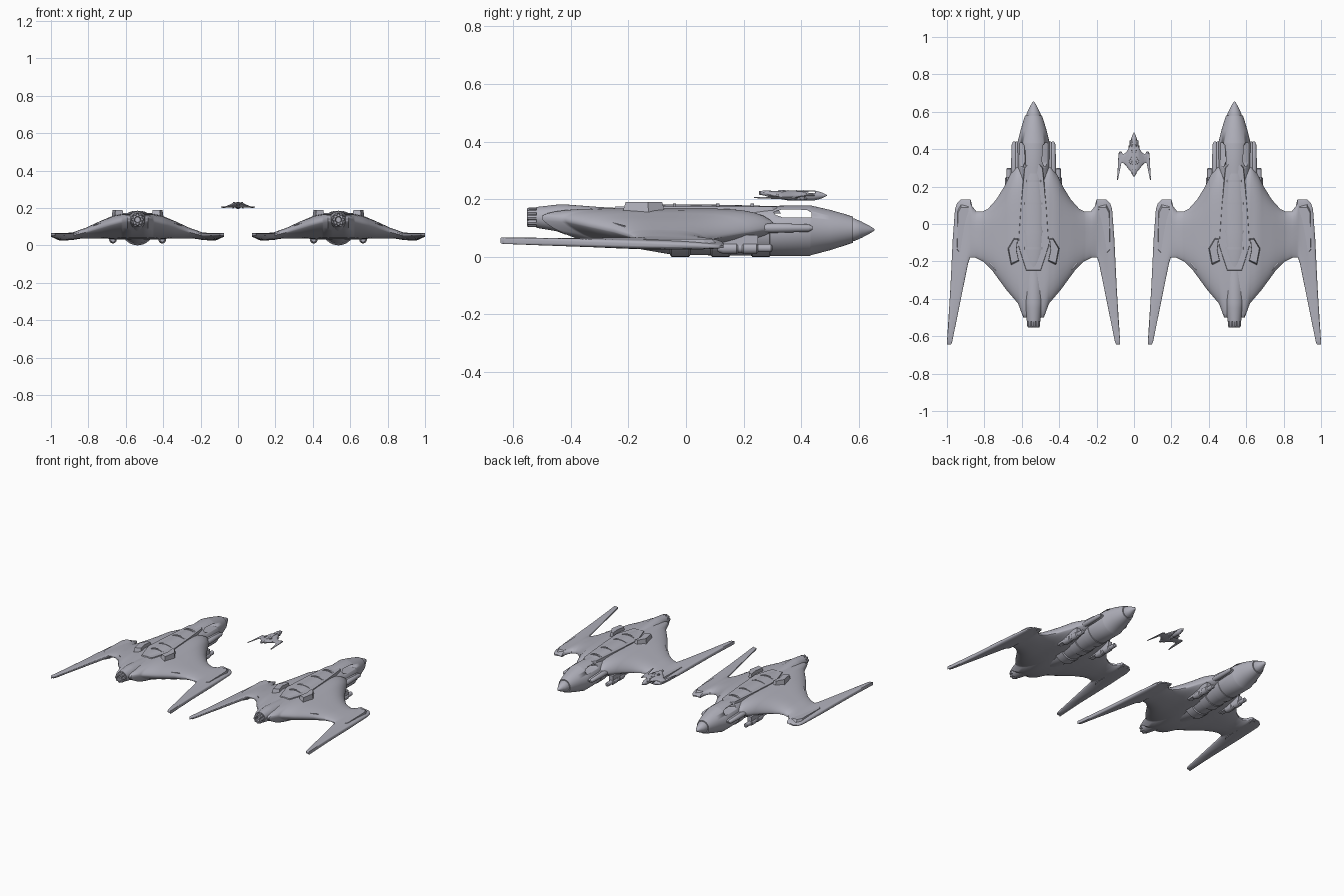
import bpy, bmesh, math
from mathutils import Vector, Matrix

if "Cube" in bpy.data.objects:
    bpy.data.objects.remove(bpy.data.objects["Cube"])

hull_grey = bpy.data.materials.new("hull_grey")
hull_grey.use_nodes = True
hull_grey.diffuse_color = (0.43, 0.43, 0.49, 1)
hull_grey.node_tree.nodes["Principled BSDF"].inputs["Base Color"].default_value = (0.43, 0.43, 0.49, 1)

# Ship placements: position and scale
SHIPS = {"right_ship": ((-0.537, 0, 0), 1), "left_ship": ((0.537, 0, 0), 1),
         "small_ship": ((0, 0.362, 0.195), 0.196)}


def lerp(table, x):
    for (a, u), (b, v) in zip(table, table[1:]):
        if x <= b:
            return u + (v - u) * max(0, x - a) / (b - a)
    return table[-1][1]


def to_mesh(bm, angle=35):
    bmesh.ops.recalc_face_normals(bm, faces=bm.faces)
    me = bpy.data.meshes.new("part")
    bm.to_mesh(me)
    bm.free()
    me.shade_smooth()
    me.set_sharp_from_angle(angle=math.radians(angle))
    return me


def place(name, me):
    me.materials.clear()
    me.materials.append(hull_grey)
    me.name = name
    for ship, (loc, s) in SHIPS.items():
        ob = bpy.data.objects.new(ship + "_" + name, me)
        ob.location, ob.scale = loc, (s, s, s)
        bpy.context.collection.objects.link(ob)


def loft(bm, rings):
    rows = [[bm.verts.new(p) for p in r] for r in rings]
    n = len(rows[0])
    for a, b in zip(rows, rows[1:]):
        for i in range(n):
            bm.faces.new((a[i], a[(i + 1) % n], b[(i + 1) % n], b[i]))
    bm.faces.new(rows[0])
    bm.faces.new(rows[-1])


def lathe(bm, profile, x=0, n=32):
    # profile entries: y, radius, centre height
    loft(bm, [[(x + r * math.cos(math.tau * i / n), y, z + r * math.sin(math.tau * i / n))
               for i in range(n)] for y, r, z in profile])


def prism(bm, outline, z0, z1, inset=1.0):
    # outline in plan, upper face scaled about its middle
    c = sum((Vector(p) for p in outline), Vector((0, 0))) / len(outline)
    top = [c + (Vector(p) - c) * inset for p in outline]
    loft(bm, [[(x, y, z0) for x, y in outline], [(x, y, z1) for x, y in top]])


def mirror(bm):
    geom = bmesh.ops.duplicate(bm, geom=bm.verts[:] + bm.edges[:] + bm.faces[:])["geom"]
    for v in geom:
        if isinstance(v, bmesh.types.BMVert):
            v.co.x *= -1


# Fuselage with open cockpit windows
bm = bmesh.new()
lathe(bm, [(.58, .045, .094), (.55, .055, .094), (.5, .07, .093), (.435, .086, .092), (.43, .088, .091),
           (.3, .087, .09), (.1, .083, .088), (-.05, .08, .088), (-.15, .07, .095), (-.3, .058, .115),
           (-.42, .052, .13), (-.45, .046, .135), (-.52, .036, .137)], n=48)
fuselage = bpy.data.objects.new("fuselage_blank", to_mesh(bm))
bm = bmesh.new()
window = [(.305, .156), (.335, .165), (.42, .163), (.435, .154), (.435, .137), (.335, .137), (.308, .147)]
loft(bm, [[(x, y, z) for y, z in window] for x in (-.2, .2)])
cutter = bpy.data.objects.new("window_cutter", to_mesh(bm))
cutter.hide_render = True
for ob in (fuselage, cutter):
    bpy.context.collection.objects.link(ob)
cut = fuselage.modifiers.new("windows", "BOOLEAN")
cut.object, cut.solver = cutter, "EXACT"
bpy.context.view_layer.update()
cut_mesh = bpy.data.meshes.new_from_object(fuselage.evaluated_get(bpy.context.evaluated_depsgraph_get()))
for ob in (fuselage, cutter):
    bpy.data.objects.remove(ob)
place("fuselage", cut_mesh)

# Nose cone
bm = bmesh.new()
lathe(bm, [(.575, .038, .094), (.585, .039, .094), (.61, .028, .094), (.635, .015, .094),
           (.65, .006, .094), (.655, .001, .094)])
place("nose_cone", to_mesh(bm))

# Swept wing body with rear prongs, lofted across the span
LEAD = [(0, .31), (.09, .31), (.125, .265), (.16, .195), (.2, .13), (.245, .08), (.275, .066), (.305, .066),
        (.328, .095), (.336, .13), (.39, .13), (.41, .11), (.42, .08), (.432, -.08), (.445, -.35), (.463, -.63)]
TRAIL = [(0, -.5), (.055, -.5), (.083, -.425), (.147, -.35), (.22, -.25), (.27, -.2), (.31, -.18),
         (.34, -.18), (.35, -.21), (.435, -.63), (.442, -.645), (.463, -.645)]
TOP = [(0, .168), (.08, .168), (.125, .16), (.2, .128), (.28, .09), (.35, .066), (.4, .056), (.463, .048)]
BOTTOM = [(0, .03), (.1, .03), (.16, .035), (.3, .035), (.4, .022), (.463, .026)]
LEAD_Z = [(0, .095), (.12, .1), (.2, .075), (.3, .052), (.4, .038), (.463, .036)]
TRAIL_Z = [(0, .137), (.06, .135), (.147, .11), (.27, .07), (.34, .052), (.463, .036)]
N = 20


def wing_ring(x, sign):
    lead, trail = lerp(LEAD, x), lerp(TRAIL, x)
    blunt = lerp([(0, 6), (.15, 4), (.3, 3), (.463, 3)], x)
    upper, lower = [], []
    for i in range(N + 1):
        t = (1 - math.cos(math.pi * i / N)) / 2
        y = lead + (trail - lead) * t
        edge = lerp(LEAD_Z, x) * (1 - t) + lerp(TRAIL_Z, x) * t
        u = abs(2 * t - 1)
        tilt = -.03 * y * min(1, x / .3) ** 2
        fat, thin = (1 - u ** blunt) ** .6, (1 - u ** 2.5) ** .8
        gap = .004
        upper.append((sign * x, y, edge + gap + (lerp(TOP, x) - edge - gap) * fat + tilt))
        lower.append((sign * x, y, edge - gap + (lerp(BOTTOM, x) - edge + gap) * thin + tilt))
    return upper + lower[::-1]


stations = sorted({p[0] for p in LEAD + TRAIL + TOP} | {.03, .105, .18, .37, .452})
bm = bmesh.new()
loft(bm, [wing_ring(x, -1) for x in stations[:0:-1]] + [wing_ring(x, 1) for x in stations])
place("wing_body", to_mesh(bm, 40))

# Dorsal deck: tapered plate, ridge and cross bands
half = [(.035, .33), (.05, .31), (.07, .1), (.085, -.12), (.06, -.2), (.04, -.26)]
bm = bmesh.new()
prism(bm, half + [(-x, y) for x, y in half[::-1]], .15, .174, .95)
place("dorsal_deck", to_mesh(bm, 25))


def arch(bm, stations, n=12):
    # stations: y, half width, top height
    loft(bm, [[(w * math.cos(math.pi * i / n), y, .165 + (h - .165) * math.sin(math.pi * i / n))
               for i in range(n + 1)] for y, w, h in stations])


bm = bmesh.new()
arch(bm, [(.31, .02, .172), (.25, .038, .178), (.1, .05, .181), (-.05, .053, .182),
          (-.15, .048, .18), (-.23, .028, .174)])
place("dorsal_ridge", to_mesh(bm))
bm = bmesh.new()
for y, w in ((.23, .044), (.11, .054), (-.04, .057), (-.13, .054)):
    arch(bm, [(y + .006, w, .185), (y - .006, w, .185)])
place("dorsal_bands", to_mesh(bm))

# Angular boxes flanking the deck
bm = bmesh.new()
prism(bm, [(.082, -.07), (.105, -.07), (.14, -.13), (.122, -.225), (.075, -.205), (.09, -.14)], .14, .19, .82)
mirror(bm)
place("deck_boxes", to_mesh(bm, 20))

# Shoulder rails beside the cockpit
bm = bmesh.new()
for side in (.088, .104):
    lathe(bm, [(.44, .006, .1), (.425, .013, .1), (.3, .017, .1), (.22, .012, .1)], side, 12)
mirror(bm)
place("shoulder_rails", to_mesh(bm))

# Belly bands
bm = bmesh.new()
for y in (.26, .12, -.02):
    lathe(bm, [(y + .035, .082, .088), (y + .03, .088, .088), (y - .03, .088, .088), (y - .035, .082, .088)], 0, 40)
for v in bm.verts:
    v.co.z = min(v.co.z, .1)
place("belly_bands", to_mesh(bm))

# Under-wing gun pods
bm = bmesh.new()
lathe(bm, [(.3, .008, .03), (.295, .014, .03), (.25, .014, .03), (.245, .02, .03), (.2, .02, .03),
           (.195, .016, .03), (.18, .016, .03), (.175, .02, .03), (.13, .02, .03), (.11, .012, .03)], .132, 16)
prism(bm, [(.115, .25), (.145, .25), (.145, .06), (.115, .06)], .03, .075)
mirror(bm)
place("gun_pods", to_mesh(bm))

# Trailing edge slot covers
bm = bmesh.new()
start, end = Vector((.11, -.33, .133)), Vector((.225, -.205, .1))
axis = (end - start).normalized()
turn = axis.to_track_quat("X", "Z").to_matrix().to_4x4()
bmesh.ops.create_cube(bm, size=1, matrix=Matrix.Translation((start + end) / 2) @ turn
                      @ Matrix.Diagonal(((end - start).length, .025, .016, 1)))
mirror(bm)
place("slot_covers", to_mesh(bm))

# Wing tip joints
bm = bmesh.new()
prism(bm, [(.34, .12), (.39, .12), (.41, .08), (.415, -.16), (.38, -.2), (.35, -.16)], .03, .062, .8)
mirror(bm)
place("tip_joints", to_mesh(bm, 20))

# Engine nozzle with a ring of petals
bm = bmesh.new()
lathe(bm, [(-.5, .036, .137), (-.515, .026, .137), (-.55, .026, .137), (-.553, .018, .137), (-.53, .014, .137)], 0, 24)
for i in range(8):
    a = math.tau * i / 8
    z = .137 + .024 * math.sin(a)
    lathe(bm, [(-.512, .006, z), (-.52, .01, z), (-.545, .01, z), (-.553, .006, z)], .024 * math.cos(a), 8)
place("engine_nozzle", to_mesh(bm))
